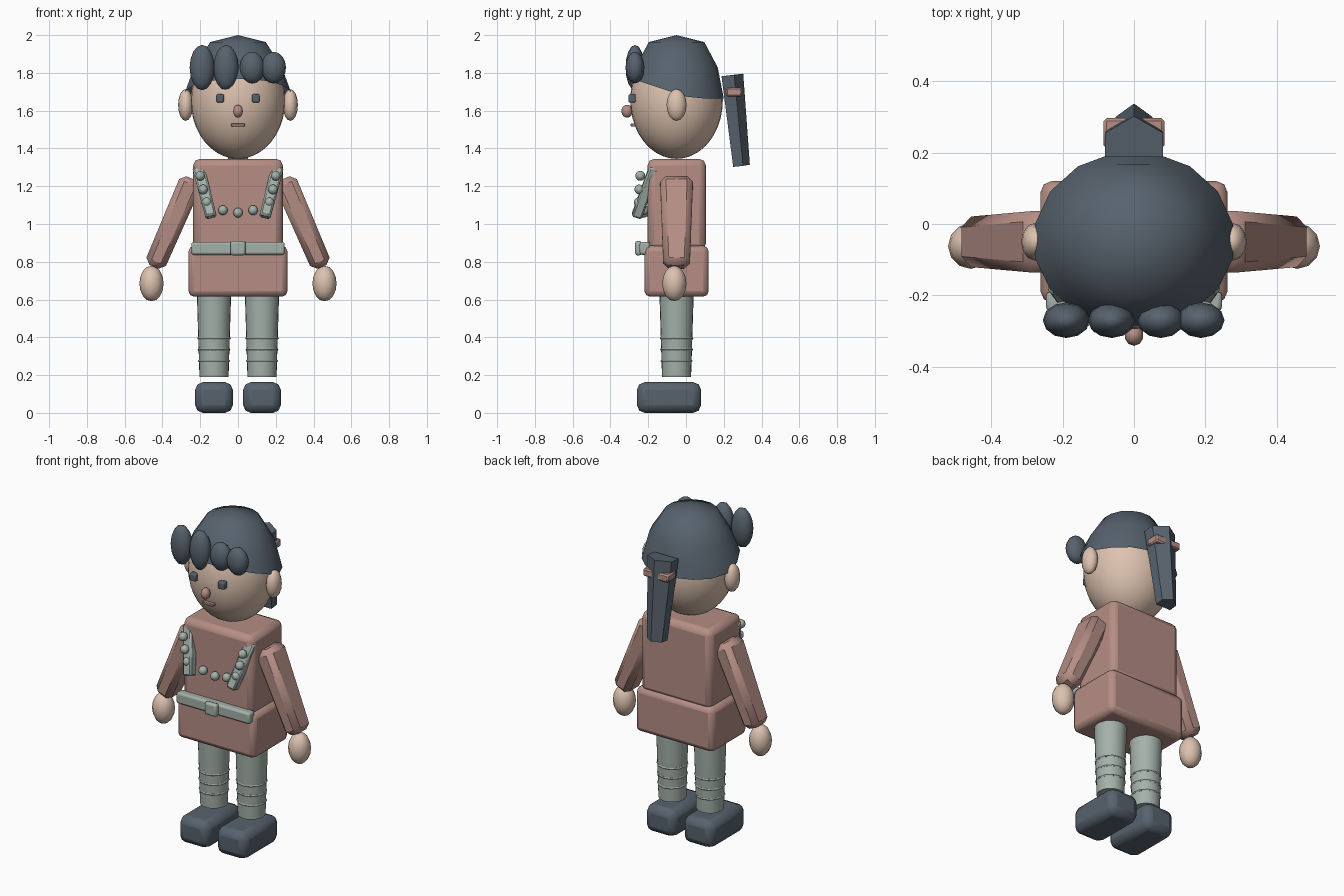
import bpy, bmesh, math
from mathutils import Vector, Matrix

if "Cube" in bpy.data.objects:
    bpy.data.objects.remove(bpy.data.objects["Cube"])


def material(name, rgb):
    m = bpy.data.materials.new(name)
    m.diffuse_color = (*rgb, 1)
    m.use_nodes = True
    m.node_tree.nodes["Principled BSDF"].inputs["Base Color"].default_value = m.diffuse_color
    return m


DARK = material("slate", (0.095, 0.123, 0.155))
SKIN = material("skin", (0.72, 0.54, 0.43))
ROSE = material("dusty_rose", (0.46, 0.27, 0.235))
SAGE = material("sage", (0.37, 0.44, 0.40))


def finish(bm, name, mat, bevel=0, segments=2, angle=40):
    bmesh.ops.recalc_face_normals(bm, faces=bm.faces)
    me = bpy.data.meshes.new(name)
    bm.to_mesh(me)
    bm.free()
    me.materials.append(mat)
    ob = bpy.data.objects.new(name, me)
    bpy.context.collection.objects.link(ob)
    if bevel:
        mod = ob.modifiers.new("bevel", "BEVEL")
        mod.width, mod.segments = bevel, segments
    bpy.ops.object.select_all(action="DESELECT")
    ob.select_set(True)
    bpy.context.view_layer.objects.active = ob
    bpy.ops.object.shade_smooth_by_angle(angle=math.radians(angle))
    return ob


def ball(name, mat, loc, radii, u=12, v=8):
    bm = bmesh.new()
    bmesh.ops.create_uvsphere(bm, u_segments=u, v_segments=v, radius=1)
    bmesh.ops.transform(bm, verts=bm.verts,
                        matrix=Matrix.Translation(loc) @ Matrix.Diagonal((*radii, 1)))
    return finish(bm, name, mat, angle=60)


def box(name, mat, lo, hi, bevel=0.02, segments=2):
    bm = bmesh.new()
    lo, hi = Vector(lo), Vector(hi)
    bmesh.ops.create_cube(bm, size=1)
    bmesh.ops.transform(bm, verts=bm.verts, matrix=Matrix.Translation((lo + hi) / 2)
                        @ Matrix.Diagonal((*(hi - lo), 1)))
    return finish(bm, name, mat, bevel, segments)


def loft(bm, rings):
    """Bridge equal closed rings of points, leaving the ends open."""
    rows = [[bm.verts.new(p) for p in ring] for ring in rings]
    for a, b in zip(rows, rows[1:]):
        for i in range(len(a)):
            j = (i + 1) % len(a)
            bm.faces.new((a[i], a[j], b[j], b[i]))
    return rows


def bar(name, mat, top, bottom, size_top, size_bottom, bevel, segments=1):
    """Tapered rectangular bar between two points."""
    top, bottom = Vector(top), Vector(bottom)
    d = (bottom - top).normalized()
    side = Vector((0, 1, 0)).cross(d).normalized()
    depth = d.cross(side)
    bm = bmesh.new()
    corners = ((-.5, -.5), (.5, -.5), (.5, .5), (-.5, .5))
    rows = loft(bm, [[c + side * (a * s[0]) + depth * (b * s[1]) for a, b in corners]
                     for c, s in ((top, size_top), (bottom, size_bottom))])
    for r in rows:
        bm.faces.new(r)
    return finish(bm, name, mat, bevel, segments)


CY = -0.05  # depth of the body axis

# Head and face
ball("head", SKIN, (0, CY, 1.655), (0.25, 0.245, 0.31), 32, 20)
ball("nose", ROSE, (0, -0.312, 1.597), (0.027, 0.03, 0.034), 10, 8)
box("mouth", ROSE, (-0.037, -0.294, 1.517), (0.037, -0.265, 1.532), 0.003, 1)

# Hair cap with a hem that rises toward the forehead
N = 16
rings = [[], [], []]
for i in range(N):
    a = 2 * math.pi * (i + 0.5) / N
    c, s = math.cos(a), math.sin(a)
    rings[0].append((0.15 * c, CY + 0.15 * s, 1.963))
    rings[1].append((0.237 * c, CY + 0.222 * s, 1.83))
    hem = 1.665 if s > 0.25 else 1.69 - 0.08 * s
    if s < 0:
        hem = 1.69 - 0.08 * s
    rings[2].append((0.283 * c, CY + (0.255 if s > 0 else 0.24) * s, min(hem, 1.77)))
bm = bmesh.new()
rows = loft(bm, rings)
tip = bm.verts.new((0, CY, 2.0))
for i in range(N):
    bm.faces.new((rows[0][i], rows[0][(i + 1) % N], tip))
finish(bm, "hair_cap", DARK, angle=50)

# Curled fringe
for i, (x, h) in enumerate(((-0.19, 0.12), (-0.063, 0.12), (0.075, 0.084), (0.188, 0.084))):
    ball(f"fringe_curl_{i + 1}", DARK, (x, -0.27, 1.828), (0.066, 0.05, h))

# Ponytail with a ridge along its back, and its tie
bm = bmesh.new()
rows = loft(bm, [[(-w, f, z), (w, f, z), (w, m, z + dz / 2), (0, b, z + dz), (-w, m, z + dz / 2)]
                 for w, f, m, b, z, dz in ((0.082, 0.188, 0.255, 0.303, 1.782, 0.014),
                                           (0.05, 0.25, 0.302, 0.338, 1.302, 0.012))])
for r in rows:
    bm.faces.new(r)
finish(bm, "ponytail", DARK, angle=25)
box("hair_tie", ROSE, (-0.085, 0.213, 1.675), (0.085, 0.297, 1.722), 0.008, 1)

# Tunic, skirt and belt
box("tunic", ROSE, (-0.237, -0.203, 0.86), (0.237, 0.105, 1.345), 0.035)
box("skirt", ROSE, (-0.262, -0.22, 0.615), (0.262, 0.12, 0.885), 0.03)
box("belt", SAGE, (-0.247, -0.245, 0.837), (0.247, -0.19, 0.905), 0.012)
box("buckle", SAGE, (-0.04, -0.27, 0.834), (0.04, -0.235, 0.91), 0.012)
ball("middle_bead", SAGE, (0, -0.222, 1.06), (0.026, 0.026, 0.026), 10, 8)

# Mirrored parts
for side, s in (("left", -1), ("right", 1)):
    ball(f"{side}_ear", SKIN, (s * 0.277, CY, 1.63), (0.04, 0.053, 0.084))
    box(f"{side}_eye", DARK, (s * 0.095 - 0.021, -0.305, 1.643),
        (s * 0.095 + 0.021, -0.265, 1.687), 0.008)
    bar(f"{side}_lapel", SAGE, (s * 0.21, -0.168, 1.3), (s * 0.142, -0.262, 1.037),
        (0.065, 0.052), (0.06, 0.058), 0.01)
    beads = ((0.2, -0.242, 1.255), (0.185, -0.247, 1.183), (0.165, -0.25, 1.115),
             (0.08, -0.222, 1.073))
    for i, (x, y, z) in enumerate(beads):
        ball(f"{side}_bead_{i + 1}", SAGE, (s * x, y, z), (0.026, 0.026, 0.026), 10, 8)

    bar(f"{side}_arm", ROSE, (s * 0.243, CY, 1.24), (s * 0.445, CY, 0.773),
        (0.125, 0.175), (0.112, 0.14), 0.03)
    ball(f"{side}_hand", SKIN, (s * 0.458, -0.062, 0.685), (0.064, 0.064, 0.094))

    # Leg with wrapped bindings just breaking its surface
    bm = bmesh.new()
    bmesh.ops.create_cone(bm, cap_ends=True, segments=24, radius1=0.077, radius2=0.091,
                          depth=0.45,
                          matrix=Matrix.Translation((s * 0.127, CY, 0.415)))
    finish(bm, f"{side}_leg", SAGE)
    for i, z in enumerate((0.275, 0.335, 0.395)):
        r = 0.0755 + (z - 0.19) * 0.031
        bm = bmesh.new()
        rows = loft(bm, [[(s * 0.127 + (r + 0.007 * math.cos(q)) * math.cos(p),
                           CY + (r + 0.007 * math.cos(q)) * math.sin(p),
                           z + 0.007 * math.sin(q))
                          for p in (2 * math.pi * k / 12 for k in range(12))]
                         for q in (2 * math.pi * k / 6 for k in range(7))])
        bmesh.ops.remove_doubles(bm, verts=bm.verts, dist=1e-5)
        finish(bm, f"{side}_leg_binding_{i + 1}", SAGE)

    box(f"{side}_shoe", DARK, (s * 0.127 - 0.1, -0.26, 0), (s * 0.127 + 0.1, 0.08, 0.163), 0.042)
